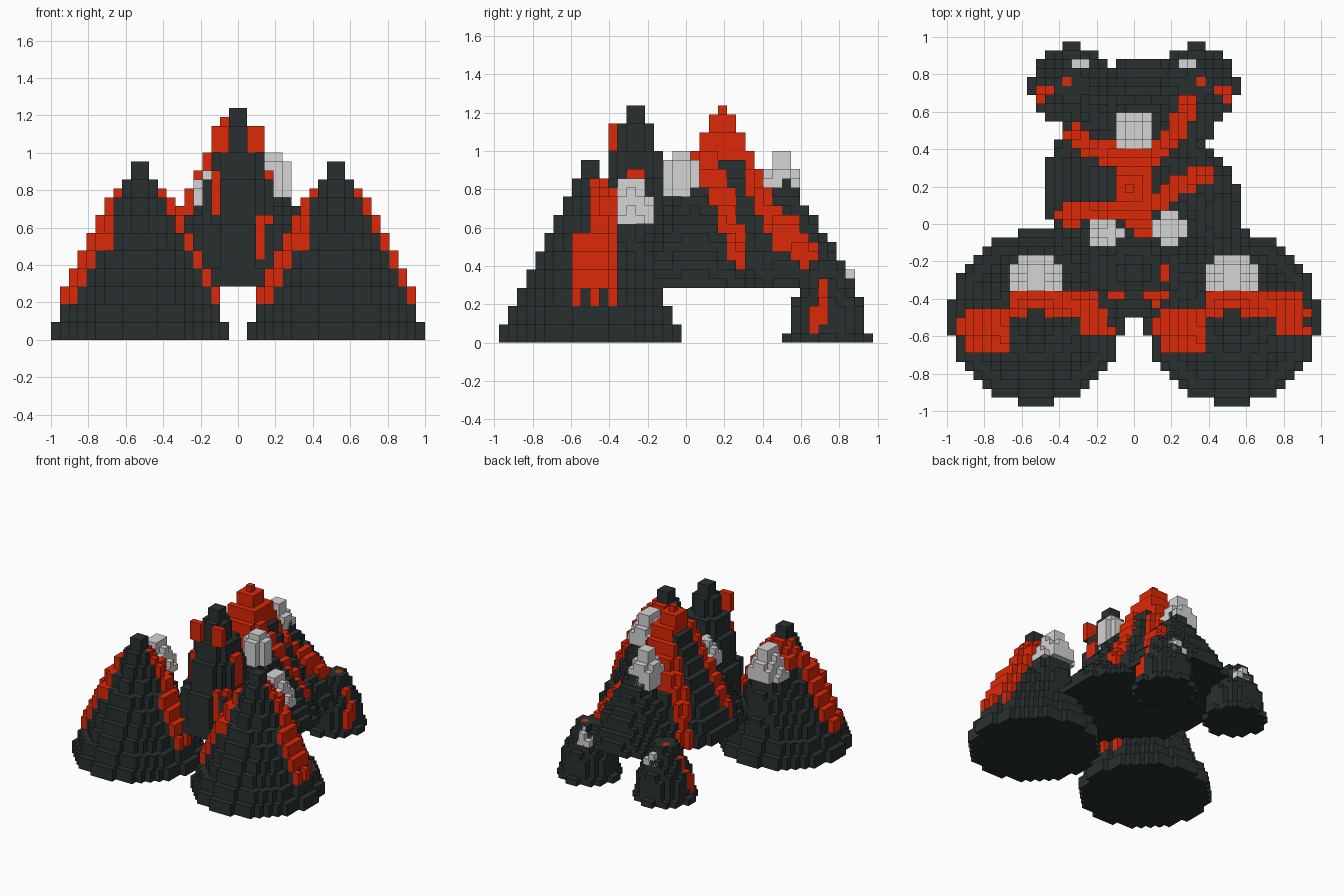
import bpy, bmesh, math
from mathutils import Vector

if "Cube" in bpy.data.objects:
    bpy.data.objects.remove(bpy.data.objects["Cube"])

H = 1 / 21  # edge length of one block
ROCK, LAVA, ASH = 0, 1, 2


def material(name, rgb):
    m = bpy.data.materials.new(name)
    m.use_nodes = True
    m.diffuse_color = (*rgb, 1)
    m.node_tree.nodes["Principled BSDF"].inputs["Base Color"].default_value = (*rgb, 1)
    return m


MATS = [material("dark rock", (0.022, 0.03, 0.03)),
        material("red lava", (0.72, 0.021, 0.002)),
        material("pale ash", (0.66, 0.66, 0.66))]


def build(name, cols, base, skin=3):
    """Mesh of stepped block columns {(i, j): (top, material)} over a flat base.
    Lava columns are red only in their uppermost skin blocks."""
    bm = bmesh.new()

    def quad(pts, mat):
        bm.faces.new([bm.verts.new(Vector(p) * H) for p in pts]).material_index = mat

    for (i, j), (top, mat) in cols.items():
        x0, x1, y0, y1 = i, i + 1, j - 0.5, j + 0.5
        quad([(x0, y0, top), (x1, y0, top), (x1, y1, top), (x0, y1, top)], mat)
        quad([(x0, y1, base), (x1, y1, base), (x1, y0, base), (x0, y0, base)], ROCK if mat == LAVA else mat)
        seam = max(base, top - skin) if mat == LAVA else base
        sides = {(0, -1): ((x0, y0), (x1, y0)), (1, 0): ((x1, y0), (x1, y1)),
                 (0, 1): ((x1, y1), (x0, y1)), (-1, 0): ((x0, y1), (x0, y0))}
        for (di, dj), (a, b) in sides.items():
            low = cols.get((i + di, j + dj), (base, 0))[0]
            for lo, hi, m in ((low, seam, ROCK), (max(low, seam), top, mat)):
                if lo < hi:
                    quad([(*a, lo), (*b, lo), (*b, hi), (*a, hi)], m)
    bmesh.ops.remove_doubles(bm, verts=bm.verts, dist=1e-5)
    mesh = bpy.data.meshes.new(name)
    bm.to_mesh(mesh)
    bm.free()
    for m in MATS:
        mesh.materials.append(m)
    bpy.context.collection.objects.link(bpy.data.objects.new(name, mesh))


def hill(cols, cx, cy, radius, base, height, mat=ROCK):
    """Raise columns to height(distance) inside a circle."""
    for i in range(-22, 22):
        for j in range(-21, 22):
            d = math.hypot(i + 0.5 - cx, j - cy)
            if d < radius:
                top = max(base + 1, round(height(d)))
                if top > cols.get((i, j), (0, 0))[0]:
                    cols[i, j] = (top, mat)
    return cols


def near(x, y, path, width):
    """True when a point lies within width of a polyline."""
    p = Vector((x, y))
    for a, b in zip(path, path[1:]):
        a, b = Vector(a), Vector(b)
        ab = b - a
        t = max(0, min(1, (p - a).dot(ab) / ab.length_squared))
        if (p - a - ab * t).length < width:
            return True
    return False


def cap(name, cx, cy, radius, base, top, fall=2):
    """Rounded ash mound."""
    build(name, hill({}, cx, cy, radius, base, lambda d: top - max(0, d - 0.9) * fall, ASH), base)


def front_lava(x, y, top):
    if top < 3:
        return False
    if x < -3:
        return -4 <= y < 0.6 and not (x < -8 and y > 0)
    if x <= 3:
        return 0 <= y < 3 and math.hypot(x, y) > 0.9
    # small rock gaps in the lower part of the flow
    gap = top < 6 and (round(y - 0.5) in (-1, 1))
    return (0 if top > 11 else -2) <= y < 3 and not gap


for side, sx in (("left", 1), ("right", -1)):
    # front volcano foot with its lava sheet, a buttress behind and an ash mound on it
    cx, cy = 11 * sx, -10.5
    cols = hill({}, cx, cy, 9.75, 0, lambda d: 2 * (10 - math.floor(d + 0.25)))
    for (i, j), (top, _) in list(cols.items()):
        if front_lava(i + 0.5 - cx, j - cy, top):
            cols[i, j] = (max(top, min(top + 2, 17)), LAVA)
    hill(cols, cx, cy + 3, 5.5, 0, lambda d: 13 - 4 * max(0, d - 3))
    build(f"front_foot_{side}", cols, 0, 2)
    cap(f"front_foot_ash_{side}", cx, cy + 4.5, 2.75, 13, 18)

    # small rear foot
    cx, cy = 7 * sx, 15.5
    cols = hill({}, cx, cy, 4.65, 0, lambda d: 1 if d > 4 else min(9, 12 - 2 * d))
    for (i, j), (top, _) in list(cols.items()):
        x, y = (i + 0.5 - cx) * sx, j - cy
        if near(x, y, [(2.5, -0.5), (3.5, -1)], 0.7) or near(x, y, [(0.5, 0.5), (1, 0.5)], 0.4):
            cols[i, j] = (top, LAVA)
    build(f"rear_foot_{side}", cols, 0)
    cap(f"rear_foot_ash_{side}", cx - 0.5 * sx, cy + 1.5, 1.6, 6, 9, 8)

    # thin lava plate beside the head peak
    x0 = 1 if sx > 0 else -3
    build(f"head_plate_{side}", {(x0, -8): (24, LAVA), (x0 + 1, -8): (24, LAVA)}, 21)

# raised body: overlapping peaks on one flat underside
BASE = 6
HEAD_STEPS = (26, 24, 21, 18, 13, 8)
body = {}
hill(body, -0.5, 4, 9.75, BASE, lambda d: 26 - 2 * math.floor(d))         # main peak
hill(body, 1, 11, 7.65, BASE, lambda d: 18.5 - 1.5 * d)                   # rear peak
hill(body, 3, 1, 9.1, BASE, lambda d: min(18, 19.5 - 1.4 * d))            # left shoulder
hill(body, -2, 0, 7.2, BASE, lambda d: min(17, 20 - 1.8 * d))             # right shoulder
hill(body, 0, -5.5, 5.3, BASE, lambda d: HEAD_STEPS[math.floor(d)])       # head peak

# lava streams running down the body
streams = [([(-7, 10.5), (-4, 8), (3, 8), (5, 10.5), (6, 13), (6.5, 14.5)], 1.1),
           ([(-8, 1), (-1, 1.3), (2, 2), (5, 4.5), (8.5, 5.5)], 1.1),
           ([(0, 2), (0, 7.5)], 2.1),
           ([(1, -0.5), (1, 0.5)], 0.8),
           ([(-2.5, -8), (-2.5, -7.6)], 0.5),
           ([(3.5, -5), (3.5, -6)], 0.6),
           ([(2.5, -9), (3.5, -8)], 0.6)]
for (i, j), (top, _) in list(body.items()):
    if any(near(i + 0.5, j, path, w) for path, w in streams):
        body[i, j] = (min(top + 1, 26), LAVA)
build("body_peaks", body, BASE, 5)

# ash mounds on the body
cap("rear_peak_ash", 0, 10.5, 2.15, 15, 21, 2.5)
cap("left_shoulder_ash", 4, -0.3, 1.9, 16, 21, 1.7)
cap("right_shoulder_ash", -2.8, -1, 2.1, 15, 19, 1.7)
